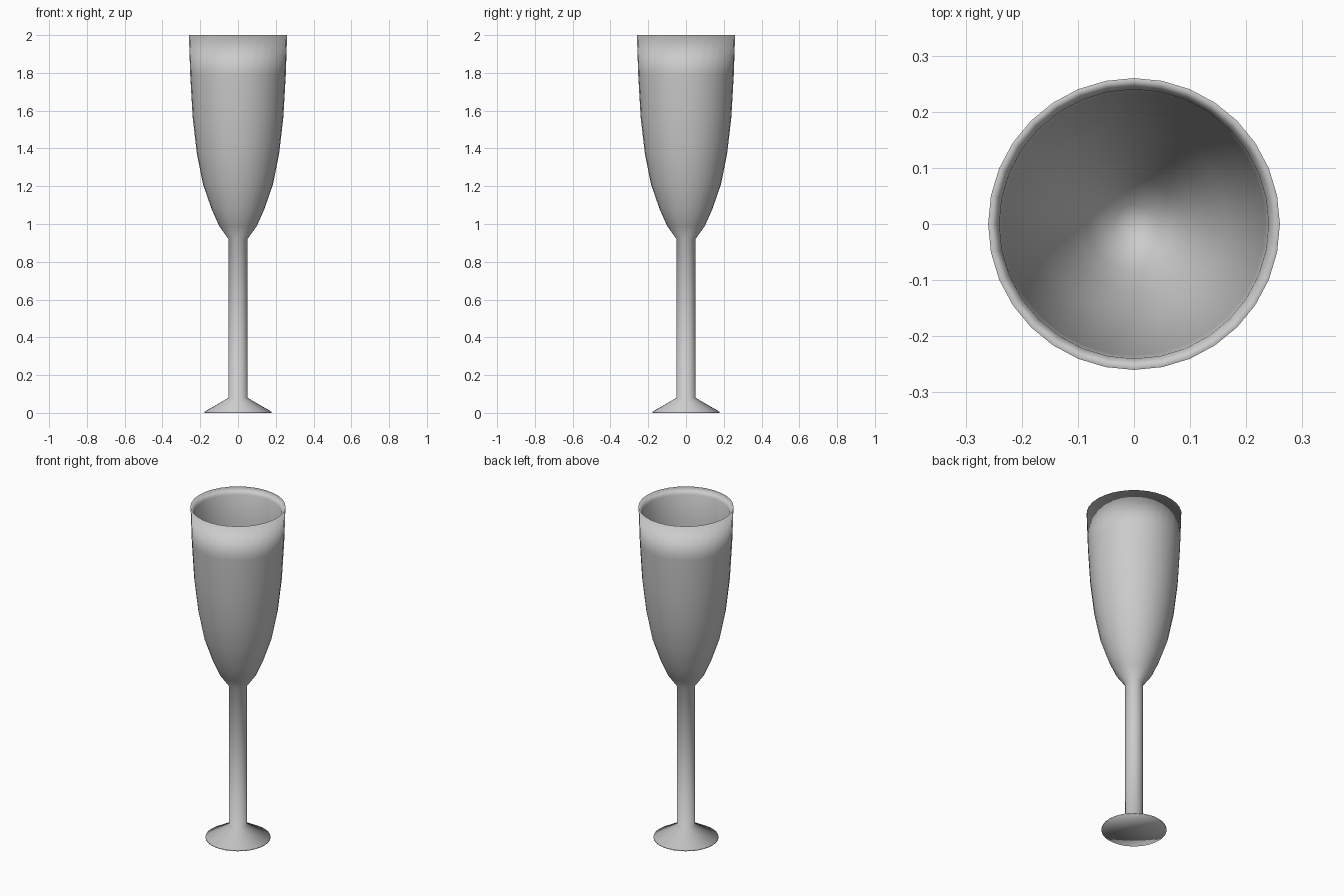
import bpy, bmesh, math

if "Cube" in bpy.data.objects:
    bpy.data.objects.remove(bpy.data.objects["Cube"])

SIDES = 32


def lathe(name, profile):
    """Revolve (radius, height) points about z; radius 0 becomes a single pole."""
    bm = bmesh.new()
    rings = []
    for r, z in profile:
        if r == 0:
            rings.append([bm.verts.new((0, 0, z))] * SIDES)
        else:
            rings.append([bm.verts.new((r * math.cos(2 * math.pi * i / SIDES),
                                        r * math.sin(2 * math.pi * i / SIDES), z))
                          for i in range(SIDES)])
    for low, high in zip(rings, rings[1:]):
        for i in range(SIDES):
            j = (i + 1) % SIDES
            quad = [low[i], low[j], high[j], high[i]]
            bm.faces.new(list(dict.fromkeys(quad)))
    bmesh.ops.recalc_face_normals(bm, faces=bm.faces)
    for f in bm.faces:
        f.smooth = True
    mesh = bpy.data.meshes.new(name)
    bm.to_mesh(mesh)
    bm.free()
    obj = bpy.data.objects.new(name, mesh)
    bpy.context.collection.objects.link(obj)
    return obj


# Foot and stem, then the outside of the bowl
foot = [(0, 0), (0.178, 0), (0.178, 0.006), (0.05, 0.08)]
outer = [(0.05, 0.92), (0.10, 0.99), (0.14, 1.08), (0.185, 1.21),
         (0.218, 1.375), (0.24, 1.565), (0.253, 1.79), (0.26, 2.0)]

# Sloped lip and inside of the bowl
inner = [(0.24, 1.96), (0.234, 1.79), (0.22, 1.565), (0.198, 1.38),
         (0.166, 1.22), (0.122, 1.10), (0.083, 1.01), (0.035, 0.95), (0, 0.94)]

lathe("champagne_flute", foot + outer + inner)
